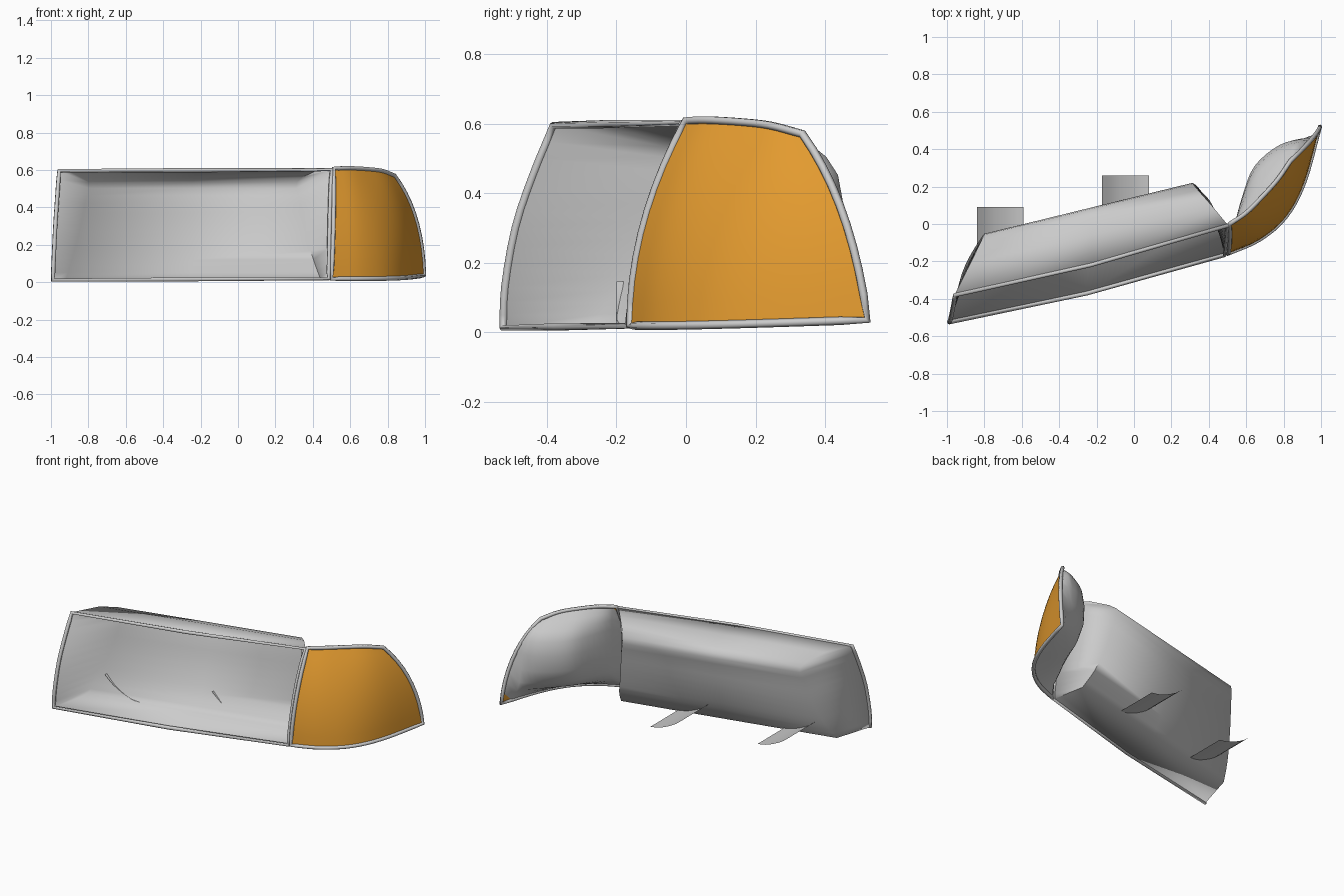
import bpy, bmesh
from mathutils import Vector as V

if "Cube" in bpy.data.objects:
    bpy.data.objects.remove(bpy.data.objects["Cube"])


def mesh_object(name, bm, thick=0.0, angle=0.7):
    """Turn a bmesh into a smooth shaded object, optionally thickened."""
    bmesh.ops.remove_doubles(bm, verts=bm.verts, dist=0.0005)
    bmesh.ops.recalc_face_normals(bm, faces=bm.faces)
    me = bpy.data.meshes.new(name)
    bm.to_mesh(me)
    bm.free()
    ob = bpy.data.objects.new(name, me)
    bpy.context.collection.objects.link(ob)
    if thick:
        m = ob.modifiers.new("thickness", 'SOLIDIFY')
        m.thickness, m.offset = thick, 0
    bpy.ops.object.select_all(action='DESELECT')
    bpy.context.view_layer.objects.active = ob
    ob.select_set(True)
    bpy.ops.object.shade_smooth_by_angle(angle=angle)
    return ob


def add_grid(bm, rows):
    """Skin rows of points, skipping repeated corners."""
    for a, b in zip(rows, rows[1:]):
        for i in range(len(a) - 1):
            ps = []
            for p in (a[i], a[i + 1], b[i + 1], b[i]):
                if all((p - q).length > 1e-3 for q in ps):
                    ps.append(p)
            if len(ps) > 2:
                bm.faces.new([bm.verts.new(p) for p in ps])


def grid_object(name, rows, thick=0.0, angle=0.7):
    bm = bmesh.new()
    add_grid(bm, rows)
    return mesh_object(name, bm, thick, angle)


def rim(name, pts, radius):
    """Closed bead following an outline."""
    cu = bpy.data.curves.new(name, 'CURVE')
    cu.dimensions = '3D'
    cu.bevel_depth, cu.bevel_resolution = radius, 1
    sp = cu.splines.new('POLY')
    sp.points.add(len(pts) - 1)
    for p, c in zip(sp.points, pts):
        p.co = (*c, 1)
    sp.use_cyclic_u = True
    ob = bpy.data.objects.new(name, cu)
    bpy.context.collection.objects.link(ob)


def smooth_path(pts, n):
    """Catmull-Rom sampling, n steps per span."""
    p = [V(q) for q in pts]
    p = [2 * p[0] - p[1]] + p + [2 * p[-1] - p[-2]]
    out = []
    for i in range(1, len(p) - 2):
        a, b, c, d = p[i - 1:i + 3]
        for k in range(n):
            t = k / n
            out.append(0.5 * (2 * b + (c - a) * t + (2 * a - 5 * b + 4 * c - d) * t * t
                              + (3 * b - a - 3 * c + d) * t ** 3))
    return out + [p[-2]]


# Reflector housing: front edges and back edges, listed bottom to top
front_l = [(-.99, -.525, .012), (-.985, -.52, .13), (-.977, -.49, .3), (-.967, -.44, .45), (-.957, -.38, .595)]
front_r = [(.485, -.165, .018), (.487, -.15, .13), (.49, -.115, .3), (.494, -.07, .45), (.5, -.008, .602)]
back_l = [(-.92, -.27, .018), (-.89, -.2, .12), (-.85, -.13, .27), (-.82, -.085, .42), (-.8, -.06, .535), (-.87, -.21, .592)]
back_r = [(.44, .05, .022), (.405, .12, .12), (.36, .17, .27), (.335, .2, .42), (.315, .21, .535), (.42, .09, .598)]
front_l, front_r, back_l, back_r = (smooth_path(q, 3) for q in (front_l, front_r, back_l, back_r))
bow = V((0, -.025, 0))
front_m = [(a + b) / 2 + bow for a, b in zip(front_l, front_r)]
back_m = [(a + b) / 2 for a, b in zip(back_l, back_r)]
pad = len(back_l) - len(front_l)
fl, fm, fr = (f + [f[-1]] * pad for f in (front_l, front_m, front_r))
bm = bmesh.new()
add_grid(bm, list(zip(fl, back_l, back_m, back_r, fr)))      # side and back walls
for i in (0, -1):                                            # floor and ceiling
    add_grid(bm, [(fl[i], fm[i], fr[i]), (back_l[i], back_m[i], back_r[i])])
mesh_object("reflector_housing", bm, 0.006, 1.5)

# Front frame bead of the housing
rim("housing_frame", front_l + [front_m[-1]] + front_r[::-1] + [front_m[0]], 0.012)

# Curved mounting tabs passing through the back of the housing
for k, (x, y) in enumerate(((-.84, -.2), (-.17, -.03))):
    prof = smooth_path([(0, 0, .145), (.06, 0, .095), (.125, 0, .06), (.19, 0, .035), (.25, 0, .025)], 2)
    grid_object(f"mounting_tab_{k + 1}",
                [[p + V((x, y, 0)) for p in prof], [p + V((x, y + .29, 0)) for p in prof]])

# Wrap-around side lens: lower and upper edges, bulged between
low = smooth_path([(.5, -.16, .018), (.67, -.085, .018), (.81, .035, .02), (.91, .22, .025), (.995, .522, .035)], 4)
top = smooth_path([(.512, 0, .608), (.6, .06, .61), (.69, .15, .605), (.77, .24, .595), (.835, .335, .57)], 4)
n = len(low) - 1
lens_cols = []
for i, (a, c) in enumerate(zip(low, top)):
    s = i / n
    bulge = V((.005, -.04, 0)).lerp(V((.035, .024, .035)), s) + V((.01, -.008, 0)) * (4 * s * (1 - s))
    lens_cols.append([a.lerp(c, t / 9) + bulge * (4 * t / 9 * (1 - t / 9)) for t in range(10)])
lens = grid_object("side_lens", lens_cols)
mat = bpy.data.materials.new("amber")
mat.diffuse_color = (.8, .34, .03, 1)
mat.use_nodes = True
mat.node_tree.nodes["Principled BSDF"].inputs["Base Color"].default_value = mat.diffuse_color
lens.data.materials.append(mat)

# Grey border around the lens
rim("lens_border", low + lens_cols[-1][1:-1] + top[::-1] + lens_cols[0][1:-1][::-1], 0.012)

# Bowl behind the lens, joined to the lens at both ends
deep = smooth_path([(.53, -.04, .3), (.575, .15, .3), (.64, .32, .3), (.78, .435, .33), (.93, .465, .3)], 4)
bowl = []
for a, d, c in zip(low, deep, top):
    lo = V((d.x, d.y, .2)).lerp(a, .15)
    hi = V((d.x, d.y, .43)).lerp(c, .15)
    bowl.append(smooth_path([a, lo, hi, c], 3))
bowl[0], bowl[-1] = lens_cols[0], lens_cols[-1]
grid_object("lens_back_shell", bowl, angle=1.2)
